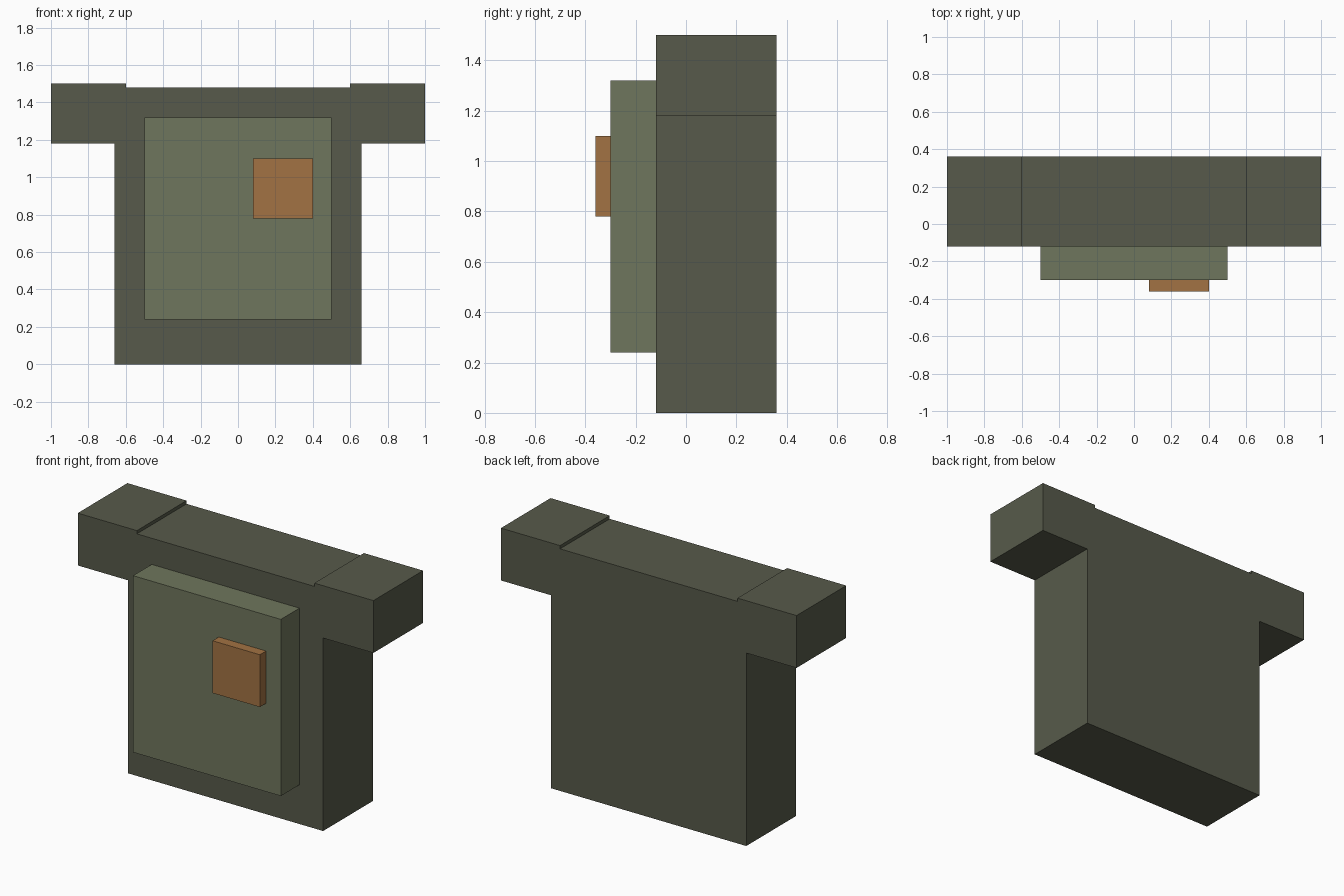
import bpy
import bmesh
from mathutils import Vector

if "Cube" in bpy.data.objects:
    bpy.data.objects.remove(bpy.data.objects["Cube"])


def material(name, rgb):
    mat = bpy.data.materials.new(name)
    mat.diffuse_color = (*rgb, 1.0)
    mat.use_nodes = True
    mat.node_tree.nodes["Principled BSDF"].inputs["Base Color"].default_value = mat.diffuse_color
    return mat


def box(name, lo, hi, mat):
    """Box between two opposite corners, origin at its centre."""
    lo, hi = Vector(lo), Vector(hi)
    bm = bmesh.new()
    bmesh.ops.create_cube(bm, size=1.0)
    bmesh.ops.scale(bm, vec=hi - lo, verts=bm.verts)
    mesh = bpy.data.meshes.new(name)
    bm.to_mesh(mesh)
    bm.free()
    mesh.materials.append(mat)
    obj = bpy.data.objects.new(name, mesh)
    obj.location = (lo + hi) / 2
    bpy.context.collection.objects.link(obj)
    return obj


dark = material("dark_olive", (0.095, 0.102, 0.069))
light = material("light_olive", (0.159, 0.181, 0.109))
orange = material("orange_brown", (0.361, 0.171, 0.056))

FRONT, BACK = -0.12, 0.36

# Torso block
box("torso", (-0.66, FRONT, 0), (0.66, BACK, 1.48), dark)

# Shoulder blocks, standing slightly above the torso
for side, x0, x1 in (("left", -1.0, -0.6), ("right", 0.6, 1.0)):
    box(f"{side}_shoulder", (x0, FRONT, 1.18), (x1, BACK, 1.5), dark)

# Chest plate and the badge on it
box("chest_plate", (-0.5, -0.30, 0.24), (0.5, FRONT, 1.32), light)
box("chest_badge", (0.08, -0.36, 0.78), (0.40, -0.30, 1.10), orange)
